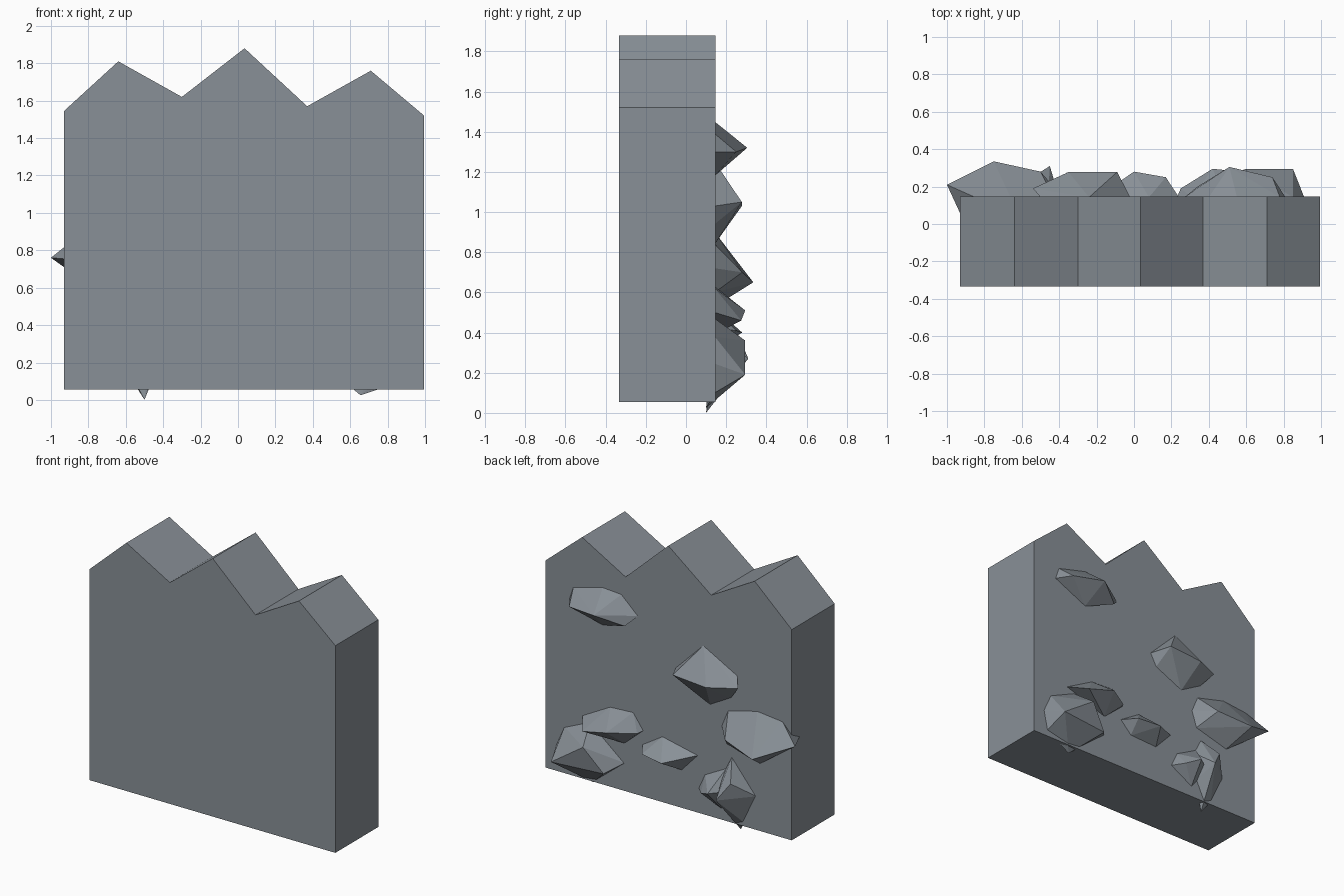
import bpy, bmesh
from mathutils import Vector

stone = bpy.data.materials.new("slate_grey")
stone.diffuse_color = (0.25, 0.28, 0.31, 1)
FRONT, BACK = -0.333, 0.147


def finish(name, bm):
    bmesh.ops.recalc_face_normals(bm, faces=bm.faces[:])
    mesh = bpy.data.meshes.new(name)
    bm.to_mesh(mesh)
    bm.free()
    mesh.materials.append(stone)
    obj = bpy.data.objects.new(name, mesh)
    bpy.context.collection.objects.link(obj)
    return obj


def slab(name, profile):
    """Extrude an x-z profile from the front to the back."""
    bm = bmesh.new()
    face = bm.faces.new([bm.verts.new((x, FRONT, z)) for x, z in profile])
    new = bmesh.ops.extrude_face_region(bm, geom=[face])["geom"]
    bmesh.ops.translate(bm, vec=(0, BACK - FRONT, 0),
                        verts=[v for v in new if isinstance(v, bmesh.types.BMVert)])
    return finish(name, bm)


def rock(name, rim, crown, buried=None):
    """Faceted rock: x-z outline on the back wall, protruding corners, buried root."""
    pts = [Vector((x, BACK - 0.004, z)) for x, z in rim]
    root = sum(pts, Vector()) / len(pts)
    root.y = 0.0
    pts += [Vector(p) for p in crown] + [Vector(buried) if buried else root]
    bm = bmesh.new()
    for p in pts:
        bm.verts.new(p)
    hull = bmesh.ops.convex_hull(bm, input=bm.verts[:])
    loose = set(hull["geom_interior"]) | set(hull["geom_unused"])
    bmesh.ops.delete(bm, geom=[v for v in loose if isinstance(v, bmesh.types.BMVert)],
                     context='VERTS')
    return finish(name, bm)


# Wall with three jagged peaks
slab("jagged_wall", [(-0.93, 0.055), (0.995, 0.055), (0.995, 1.52), (0.71, 1.76),
                     (0.37, 1.57), (0.035, 1.88), (-0.30, 1.62), (-0.64, 1.81),
                     (-0.93, 1.545)])

# Rocks embedded in the back of the wall
rock("upper_rock",
     [(0.81, 1.30), (0.78, 1.39), (0.55, 1.45), (0.40, 1.44), (0.27, 1.32), (0.55, 1.18)],
     [(0.51, 0.305, 1.32), (0.74, 0.25, 1.30), (0.34, 0.20, 1.25)])
rock("middle_rock",
     [(-0.02, 1.03), (-0.24, 1.25), (-0.50, 1.11), (-0.45, 0.93), (-0.29, 0.84), (-0.07, 0.94)],
     [(-0.35, 0.278, 1.03), (-0.09, 0.278, 1.05), (-0.54, 0.19, 1.04)])
rock("side_rock",
     [(-0.38, 0.72), (-0.43, 0.84), (-0.66, 0.90), (-0.85, 0.88), (-0.68, 0.53), (-0.42, 0.60)],
     [(-1.0, 0.21, 0.76), (-0.75, 0.335, 0.65), (-0.50, 0.28, 0.70)],
     buried=(-0.88, -0.05, 0.75))
rock("small_rock",
     [(0.24, 0.42), (0.08, 0.52), (-0.20, 0.46), (-0.07, 0.32), (0.15, 0.33)],
     [(0.0, 0.28, 0.40), (0.17, 0.25, 0.41)])
rock("stacked_rock",
     [(0.71, 0.50), (0.49, 0.62), (0.31, 0.63), (0.23, 0.52), (0.38, 0.39)],
     [(0.42, 0.295, 0.51), (0.62, 0.275, 0.46), (0.25, 0.19, 0.51)])
rock("corner_rock",
     [(0.91, 0.245), (0.88, 0.10), (0.65, 0.07), (0.38, 0.25), (0.65, 0.47), (0.85, 0.38)],
     [(0.85, 0.295, 0.19), (0.60, 0.295, 0.36), (0.47, 0.25, 0.19)],
     buried=(0.655, 0.10, 0.025))
rock("lower_rock",
     [(-0.46, 0.52), (-0.65, 0.29), (-0.55, 0.08), (-0.42, 0.20), (-0.40, 0.40)],
     [(-0.45, 0.31, 0.27), (-0.53, 0.26, 0.39)],
     buried=(-0.50, 0.10, 0.0))
rock("lower_side_rock",
     [(-0.20, 0.23), (-0.25, 0.34), (-0.42, 0.43), (-0.52, 0.30), (-0.38, 0.13)],
     [(-0.36, 0.275, 0.28), (-0.27, 0.22, 0.24)])
